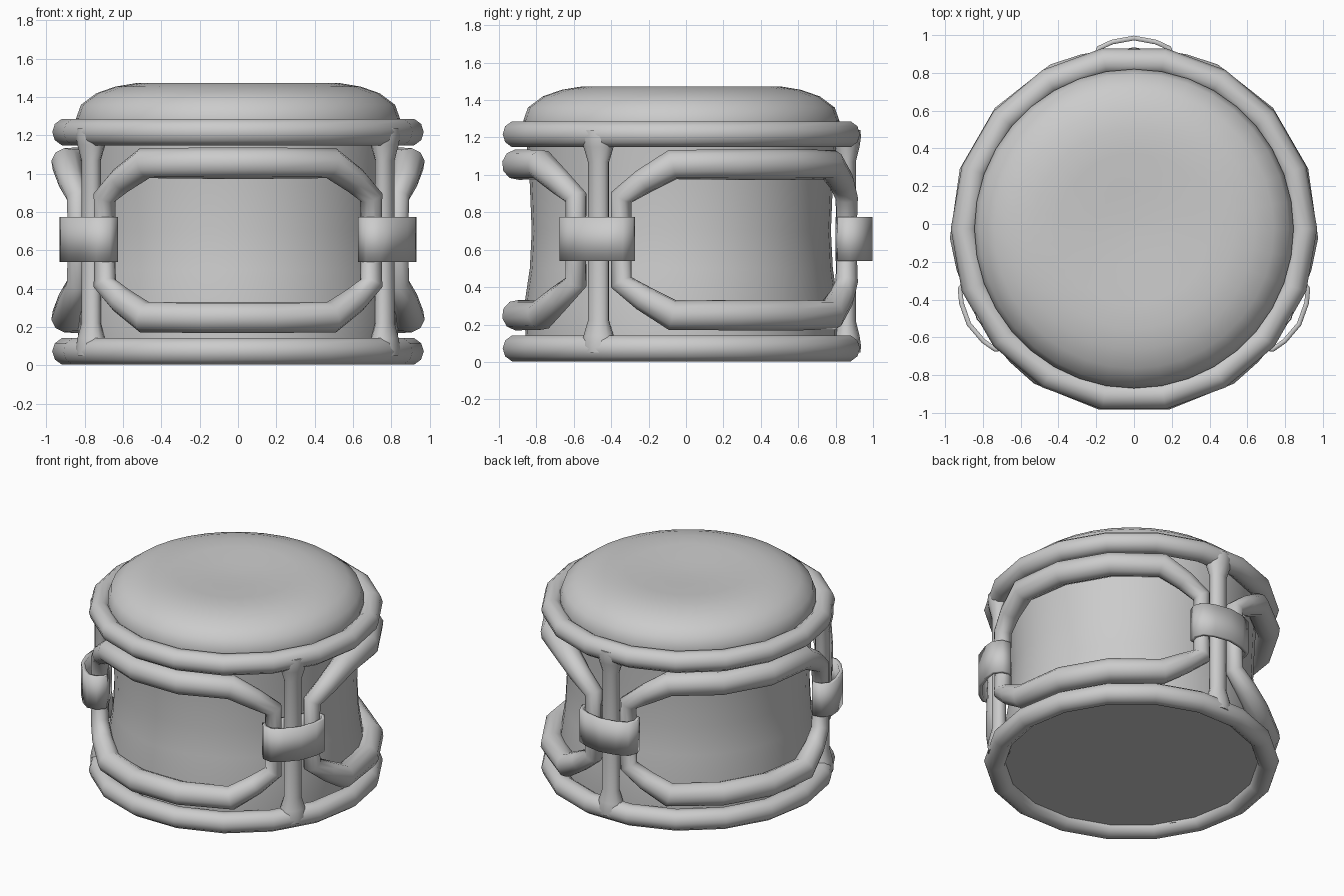
import bpy, bmesh
from math import sin, cos, pi, radians
from mathutils import Matrix, Vector

cube = bpy.data.objects.get("Cube")
if cube:
    bpy.data.objects.remove(cube)

CENTRE = Vector((0, -0.025, 0))
POSTS = [("back", 90), ("right", 210), ("left", 330)]

grey = bpy.data.materials.new("plain grey")
grey.use_nodes = True
grey.diffuse_color = (0.6, 0.6, 0.6, 1)
grey.node_tree.nodes["Principled BSDF"].inputs["Base Color"].default_value = grey.diffuse_color


def add(name, mesh, angle=50):
    obj = bpy.data.objects.new(name, mesh)
    bpy.context.collection.objects.link(obj)
    mesh.materials.clear()
    mesh.materials.append(grey)
    bpy.ops.object.select_all(action='DESELECT')
    obj.select_set(True)
    bpy.context.view_layer.objects.active = obj
    bpy.ops.object.shade_smooth_by_angle(angle=radians(angle))
    return obj


def polar(radius, degrees, z):
    a = radians(degrees)
    return CENTRE + Vector((radius * cos(a), radius * sin(a), z))


def tube(name, points, depth, radii=None):
    """Closed round cane swept along straight segments."""
    curve = bpy.data.curves.new(name, 'CURVE')
    curve.dimensions = '3D'
    curve.bevel_depth = depth
    curve.bevel_resolution = 3
    spline = curve.splines.new('POLY')
    spline.points.add(len(points) - 1)
    for i, p in enumerate(points):
        spline.points[i].co = (*p, 1)
        spline.points[i].radius = radii[i] if radii else 1
    spline.use_cyclic_u = True
    temp = bpy.data.objects.new(name, curve)
    bpy.context.collection.objects.link(temp)
    bpy.context.view_layer.update()
    graph = bpy.context.evaluated_depsgraph_get()
    mesh = bpy.data.meshes.new_from_object(temp.evaluated_get(graph))
    bpy.data.objects.remove(temp)
    return add(name, mesh, 60)


def lathe(name, profile, sides, matrix):
    """Solid of revolution with closed ends; profile is (radius, z)."""
    bm = bmesh.new()
    rings = [[bm.verts.new((r * cos(2 * pi * i / sides), r * sin(2 * pi * i / sides), z))
              for i in range(sides)] for r, z in profile]
    for low, high in zip(rings, rings[1:]):
        for i in range(sides):
            j = (i + 1) % sides
            bm.faces.new((low[i], low[j], high[j], high[i]))
    bm.faces.new(rings[0][::-1])
    bm.faces.new(rings[-1])
    bm.transform(matrix)
    bm.normal_update()
    mesh = bpy.data.meshes.new(name)
    bm.to_mesh(mesh)
    bm.free()
    return add(name, mesh)


# Drum body and padded seat
place = Matrix.Translation(CENTRE)
lathe("drum_body", [(0.83, 0.06), (0.84, 0.3), (0.81, 0.5), (0.80, 0.7),
                    (0.81, 0.95), (0.83, 1.2)], 36, place)
lathe("seat_cushion", [(0.8, 1.15), (0.84, 1.2), (0.845, 1.29), (0.82, 1.36), (0.74, 1.42),
                       (0.64, 1.455), (0.53, 1.473), (0.4, 1.472), (0.2, 1.46), (0.04, 1.455)],
      36, place)

# Top and bottom hoops
for name, z in (("bottom_hoop", 0.0725), ("top_hoop", 1.2175)):
    tube(name, [polar(0.8975, 20 * i, z) for i in range(18)], 0.0725)

# Upright posts, flared where they meet the hoops
half = [(0.09, 0.05), (0.095, 0.085), (0.085, 0.14), (0.06, 0.22)]
post_profile = half + [(r, 1.29 - z) for r, z in reversed(half)]
for side, angle in POSTS:
    turn = Matrix.Rotation(radians(angle), 4, 'Z')
    squash = Matrix.Diagonal((0.8, 1, 1, 1))
    lathe(side + "_post", post_profile, 12,
          Matrix.Translation(polar(0.885, angle, 0)) @ turn @ squash)

# Bent cane loops between the posts: (angle from middle, z, thickness)
quarter = [(51, 0.65, 0.65), (51, 0.88, 0.75), (43, 0.965, 0.85), (33, 1.055, 1), (11, 1.055, 1)]
upper = quarter + [(-a, z, t) for a, z, t in reversed(quarter)]
lower = [(a, 1.305 - z, t) for a, z, t in reversed(upper) if z != 0.65]
loop = upper + lower
for side, middle in (("front", 270), ("right", 150), ("left", 30)):
    tube(side + "_cane_loop", [polar(0.895, middle + a, z) for a, z, t in loop],
         0.082, [t for a, z, t in loop])

# Binding wraps around each post and its neighbouring canes: (radial, sideways)
edge = [(1.0, 0.12), (0.965, 0.195), (0.90, 0.222), (0.84, 0.2), (0.825, 0.1)]
section = [(1.022, 0)] + edge + [(r, -t) for r, t in reversed(edge)]
for side, angle in POSTS:
    bm = bmesh.new()
    matrix = place @ Matrix.Rotation(radians(angle), 4, 'Z')
    low, high = [[bm.verts.new(matrix @ Vector((r, t, z))) for r, t in section]
                 for z in (0.54, 0.775)]
    for i in range(len(section)):
        j = (i + 1) % len(section)
        bm.faces.new((low[i], low[j], high[j], high[i]))
    bm.normal_update()
    mesh = bpy.data.meshes.new(side + "_binding")
    bm.to_mesh(mesh)
    bm.free()
    band = add(side + "_binding", mesh)
    solid = band.modifiers.new("thickness", 'SOLIDIFY')
    solid.thickness = 0.025
    solid.offset = -1
